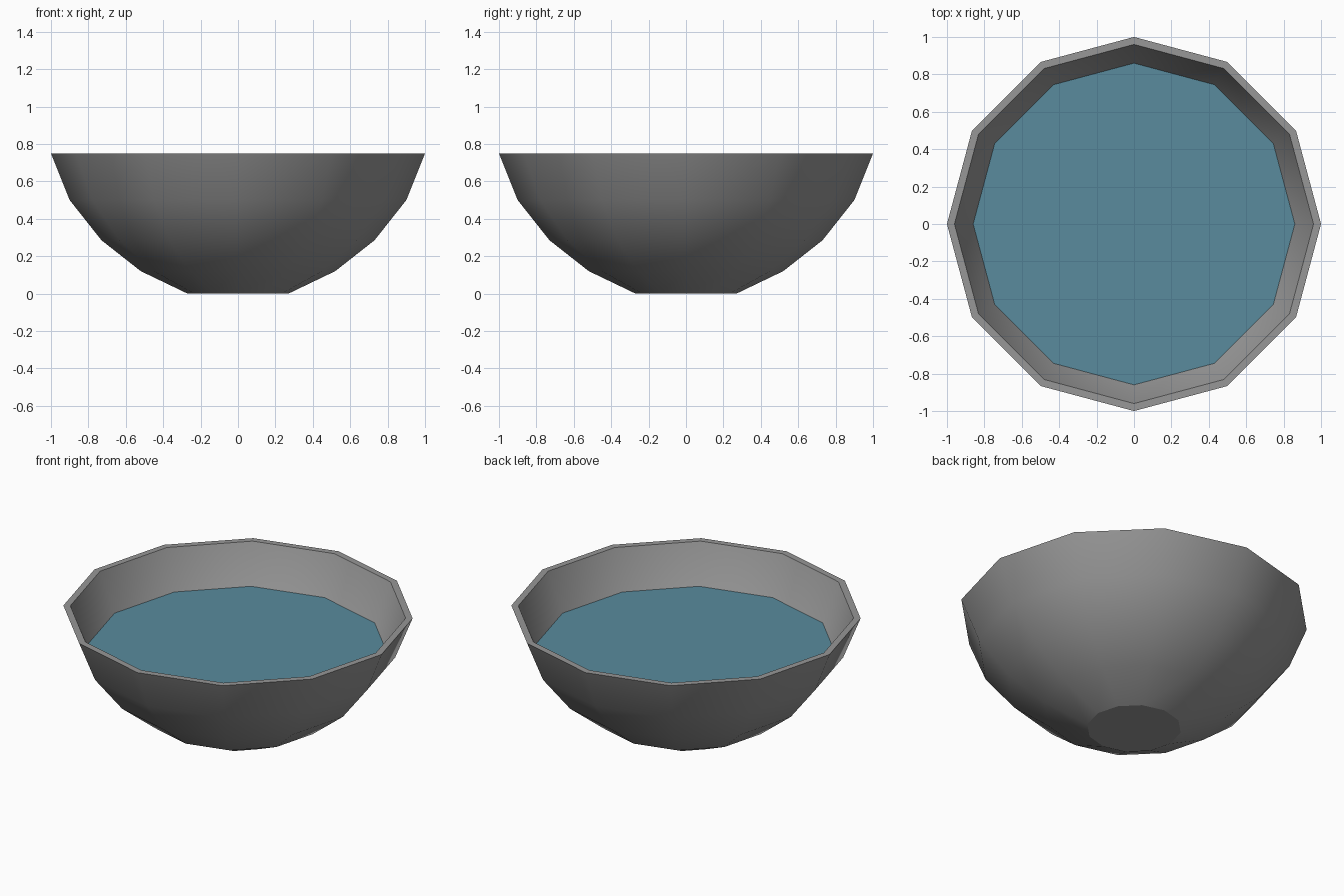
import bpy, bmesh, math

if "Cube" in bpy.data.objects:
    bpy.data.objects.remove(bpy.data.objects["Cube"], do_unlink=True)

SIDES = 12


def material(name, rgb):
    m = bpy.data.materials.new(name)
    m.use_nodes = True
    m.diffuse_color = (*rgb, 1)
    m.node_tree.nodes["Principled BSDF"].inputs["Base Color"].default_value = (*rgb, 1)
    return m


def lathe(name, profile, mat, sharp_rings=()):
    """Revolve (radius, height) points, closing both ends with flat caps."""
    bm = bmesh.new()
    rings = []
    for r, z in profile:
        angles = [math.tau * i / SIDES for i in range(SIDES)]
        rings.append([bm.verts.new((r * math.cos(a), r * math.sin(a), z)) for a in angles])
    for low, high in zip(rings, rings[1:]):
        for i in range(SIDES):
            j = (i + 1) % SIDES
            bm.faces.new((low[i], low[j], high[j], high[i])).smooth = True
    bm.faces.new(rings[0][::-1])
    if len(rings) > 1:
        bm.faces.new(rings[-1])
    # Crisp rim and foot edges
    for k in sharp_rings:
        for i in range(SIDES):
            bm.edges.get((rings[k][i], rings[k][(i + 1) % SIDES])).smooth = False
    mesh = bpy.data.meshes.new(name)
    bm.to_mesh(mesh)
    bm.free()
    mesh.materials.append(mat)
    obj = bpy.data.objects.new(name, mesh)
    bpy.context.collection.objects.link(obj)
    return obj


stone = material("grey stone", (0.31, 0.31, 0.31))
blue = material("water blue", (0.10, 0.26, 0.34))

# Bowl: outer wall up to the rim, then the inner wall back down
outer = [(0.27, 0), (0.52, 0.12), (0.73, 0.285), (0.9, 0.5), (1, 0.75)]
inner = [(0.96, 0.75), (0.86, 0.51), (0.70, 0.31), (0.50, 0.155), (0.26, 0.04)]
lathe("bowl", outer + inner, stone, sharp_rings=(0, 4, 5, 9))

# Water surface: thin disc resting against the inner wall
lathe("water", [(0.855, 0.505), (0.86, 0.512)], blue, sharp_rings=(0, 1))
